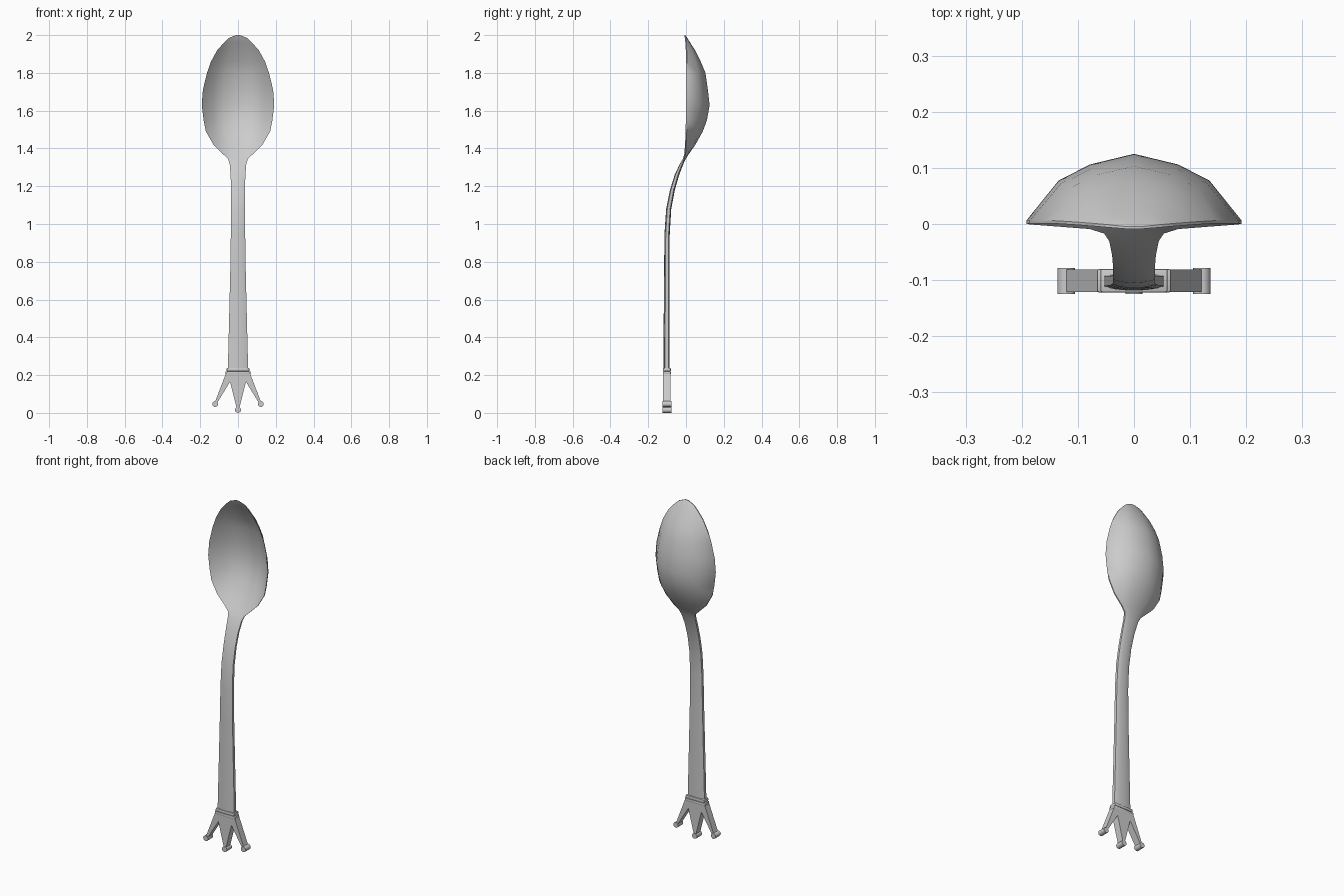
import bpy, bmesh, math

Y0, Y1 = -0.121, -0.081   # front and back of the crown plate


def finish(name, bm, angle=40):
    bmesh.ops.recalc_face_normals(bm, faces=bm.faces)
    me = bpy.data.meshes.new(name)
    bm.to_mesh(me)
    bm.free()
    ob = bpy.data.objects.new(name, me)
    bpy.context.collection.objects.link(ob)
    bpy.ops.object.select_all(action='DESELECT')
    ob.select_set(True)
    bpy.context.view_layer.objects.active = ob
    bpy.ops.object.shade_smooth_by_angle(angle=math.radians(angle))
    return ob


def loft(name, rows):
    # each row: z, half width, edge front y, edge back y, centre front y, centre back y
    us = [-1, -0.7, -0.41, 0, 0.41, 0.7, 1]
    fs = [0, 0.60, 0.84, 1, 0.84, 0.60, 0]
    bm = bmesh.new()
    rings = []
    for z, w, ef, eb, cf, cb in rows:
        back = [bm.verts.new((u * w, eb + (cb - eb) * f, z)) for u, f in zip(us, fs)]
        front = [bm.verts.new((u * w, ef + (cf - ef) * f, z)) for u, f in zip(us, fs)]
        rings.append(back + front[::-1])
    for a, b in zip(rings, rings[1:]):
        n = len(a)
        for i in range(n):
            j = (i + 1) % n
            bm.faces.new((a[i], a[j], b[j], b[i]))
    bm.faces.new(rings[0])
    bm.faces.new(rings[-1])
    return finish(name, bm)


def plate(name, pts, y0, y1, bevel=0.0):
    bm = bmesh.new()
    face = bm.faces.new([bm.verts.new((x, y0, z)) for x, z in pts])
    ext = bmesh.ops.extrude_face_region(bm, geom=[face])
    for v in ext['geom']:
        if isinstance(v, bmesh.types.BMVert):
            v.co.y = y1
    if bevel:
        bmesh.ops.bevel(bm, geom=bm.edges[:], offset=bevel, segments=2,
                        profile=0.5, affect='EDGES')
    return finish(name, bm, 30)


# handle, neck and bowl as one continuous loft
rows = [
    (0.22, 0.054, -0.111, -0.093, -0.119, -0.086),
    (0.50, 0.047, -0.110, -0.093, -0.118, -0.087),
    (0.75, 0.041, -0.109, -0.093, -0.116, -0.087),
    (0.95, 0.038, -0.107, -0.092, -0.114, -0.086),
    (1.08, 0.037, -0.099, -0.084, -0.105, -0.078),
    (1.18, 0.037, -0.080, -0.066, -0.085, -0.059),
    (1.26, 0.039, -0.056, -0.043, -0.060, -0.036),
    (1.32, 0.044, -0.031, -0.020, -0.032, -0.013),
    (1.345, 0.053, -0.017, -0.009, -0.016, -0.001),
    (1.37, 0.079, -0.009, -0.002, 0.003, 0.015),
    (1.42, 0.130, -0.005, 0.001, 0.038, 0.050),
    (1.49, 0.170, -0.002, 0.004, 0.078, 0.089),
    (1.55, 0.182, -0.001, 0.005, 0.102, 0.111),
    (1.63, 0.192, 0.000, 0.006, 0.116, 0.125),
    (1.71, 0.186, 0.001, 0.006, 0.107, 0.116),
    (1.80, 0.164, 0.001, 0.006, 0.094, 0.103),
    (1.86, 0.143, 0.001, 0.006, 0.068, 0.078),
    (1.92, 0.110, -0.001, 0.004, 0.037, 0.048),
    (1.965, 0.070, -0.004, 0.001, 0.009, 0.019),
    (1.985, 0.048, -0.006, -0.001, -0.003, 0.007),
    (2.00, 0.010, -0.009, -0.005, -0.009, -0.004),
]
loft("spoon_bowl_and_handle", rows)

# two collar bands above the crown
for name, z0, z1, w in (("collar_upper", 0.220, 0.238, 0.060),
                        ("collar_lower", 0.203, 0.220, 0.066)):
    plate(name, [(-w, z0), (w, z0), (w, z1), (-w, z1)], Y0 - 0.001, Y1 + 0.001, 0.004)

# three-pronged crown pointing down
half = [(0.064, 0.208), (0.124, 0.052), (0.112, 0.050), (0.042, 0.165), (0.007, 0.025)]
plate("crown", half + [(-x, z) for x, z in reversed(half)], Y0, Y1)

# round knobs on the prong tips
for name, x, z in (("knob_left", -0.121, 0.047), ("knob_middle", 0, 0.0155),
                   ("knob_right", 0.121, 0.047)):
    r = 0.0155
    circle = [(x + r * math.sin(i * math.tau / 16), z + r * math.cos(i * math.tau / 16))
              for i in range(16)]
    plate(name, circle, -0.125, -0.078)
